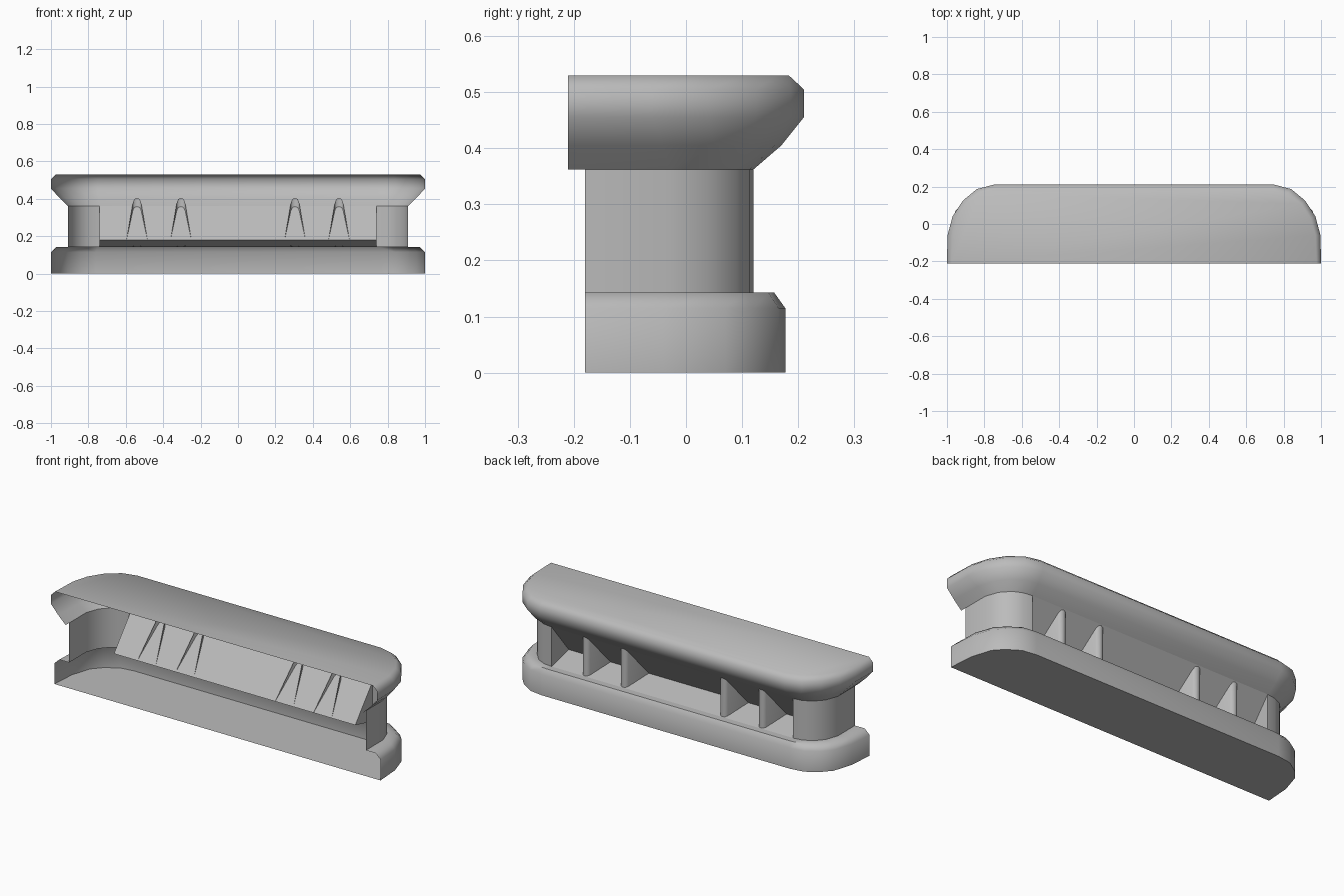
import bpy, bmesh, math

cube = bpy.data.objects.get("Cube")
if cube:
    bpy.data.objects.remove(cube, do_unlink=True)

grey = bpy.data.materials.new("light grey")
grey.use_nodes = True
COLOUR = (0.5, 0.5, 0.5, 1)
grey.diffuse_color = COLOUR
grey.node_tree.nodes["Principled BSDF"].inputs["Base Color"].default_value = COLOUR


def finish(name, bm, angle=50):
    mesh = bpy.data.meshes.new(name)
    bm.to_mesh(mesh)
    bm.free()
    mesh.materials.append(grey)
    obj = bpy.data.objects.new(name, mesh)
    bpy.context.collection.objects.link(obj)
    bpy.ops.object.select_all(action='DESELECT')
    obj.select_set(True)
    bpy.context.view_layer.objects.active = obj
    bpy.ops.object.shade_smooth_by_angle(angle=math.radians(angle))
    return obj


def ring(bm, half, z):
    """Open outline from front right, round the back, to front left."""
    pts = half + [(-x, y) for x, y in reversed(half)]
    return [bm.verts.new((x, y, z)) for x, y in pts]


def loft(bm, rings, skip=()):
    for low, high in zip(rings, rings[1:]):
        for i in range(len(low) - 1):
            if i not in skip:
                bm.faces.new((low[i], low[i + 1], high[i + 1], high[i]))


# Half outlines, front to back, with matching point counts
wall = [(.91, -.18), (.91, -.03), (.885, .04), (.84, .09), (.79, .113), (.74, .12)]
base_edge = [(1, -.18), (.99, -.04), (.955, .07), (.91, .12), (.84, .165), (.76, .177)]
base_top = [(.97, -.18), (.965, -.04), (.93, .06), (.885, .105), (.825, .147), (.75, .157)]
rim_low = [(.91, -.21)] + wall[1:]
rim_mid = [(.955, -.21), (.95, -.04), (.925, .05), (.875, .115), (.81, .158), (.745, .17)]
rim_edge = [(1, -.21), (.997, -.06), (.97, .04), (.915, .125), (.84, .187), (.75, .21)]
roof = [(.975, -.21), (.97, -.06), (.945, .03), (.895, .107), (.825, .163), (.745, .183)]
BASE_Z, RIM_Z = .143, .362
LIP_Y, LIP_Z, OPEN_X = -.03, .18, .74

# Hollow base, open at the front
bm = bmesh.new()
rings = [ring(bm, o, z) for o, z in
         ((base_edge, 0), (base_edge, .115), (base_top, BASE_Z), (wall, BASE_Z))]
loft(bm, rings)
bm.faces.new(rings[0][::-1])
finish("base", bm)

# Curved end walls, leaving the middle of the back open
bm = bmesh.new()
loft(bm, [ring(bm, wall, BASE_Z), ring(bm, wall, RIM_Z)], skip=(len(wall) - 1,))
finish("end_walls", bm)

# Hollow flared upper body, open at the front
bm = bmesh.new()
rings = [ring(bm, o, z) for o, z in
         ((rim_low, RIM_Z), (rim_mid, .405), (rim_edge, .455), (rim_edge, .505), (roof, .53))]
loft(bm, rings)
bm.faces.new(rings[-1])
finish("upper_body", bm)

# Wedge recess: sloping ledge, leaning panel and two cheeks
bm = bmesh.new()
section = ((.12, BASE_Z), (LIP_Y, LIP_Z), (.12, RIM_Z))
right, left = [[bm.verts.new((s * OPEN_X, y, z)) for y, z in section] for s in (1, -1)]
for i in range(2):
    bm.faces.new((right[i], left[i], left[i + 1], right[i + 1]))
bm.faces.new(right[::-1])
bm.faces.new(left)
finish("back_recess", bm, 30)

# Folded fins with a rounded nose, narrow at the back and splayed to the front
for n, fin_x in enumerate((-.54, -.305, .305, .54)):
    bm = bmesh.new()
    plan = [(.056, LIP_Y), (.022, .1), (.014, .113), (0, .117)]
    plan += [(-x, y) for x, y in plan[-2::-1]]
    low, high = [], []
    for x, y in plan:
        t = (y - LIP_Y) / (.117 - LIP_Y)
        low.append(bm.verts.new((fin_x + x, y, LIP_Z - .038 * t)))
        high.append(bm.verts.new((fin_x + x, y, LIP_Z + .225 * t)))
    for i in range(1, len(plan) - 2):
        bm.faces.new((low[i], low[i + 1], high[i + 1], high[i]))
    bm.faces.new((low[0], low[1], high[1]))
    bm.faces.new((low[-2], low[-1], high[-2]))
    finish(f"fin_{n + 1}", bm)
